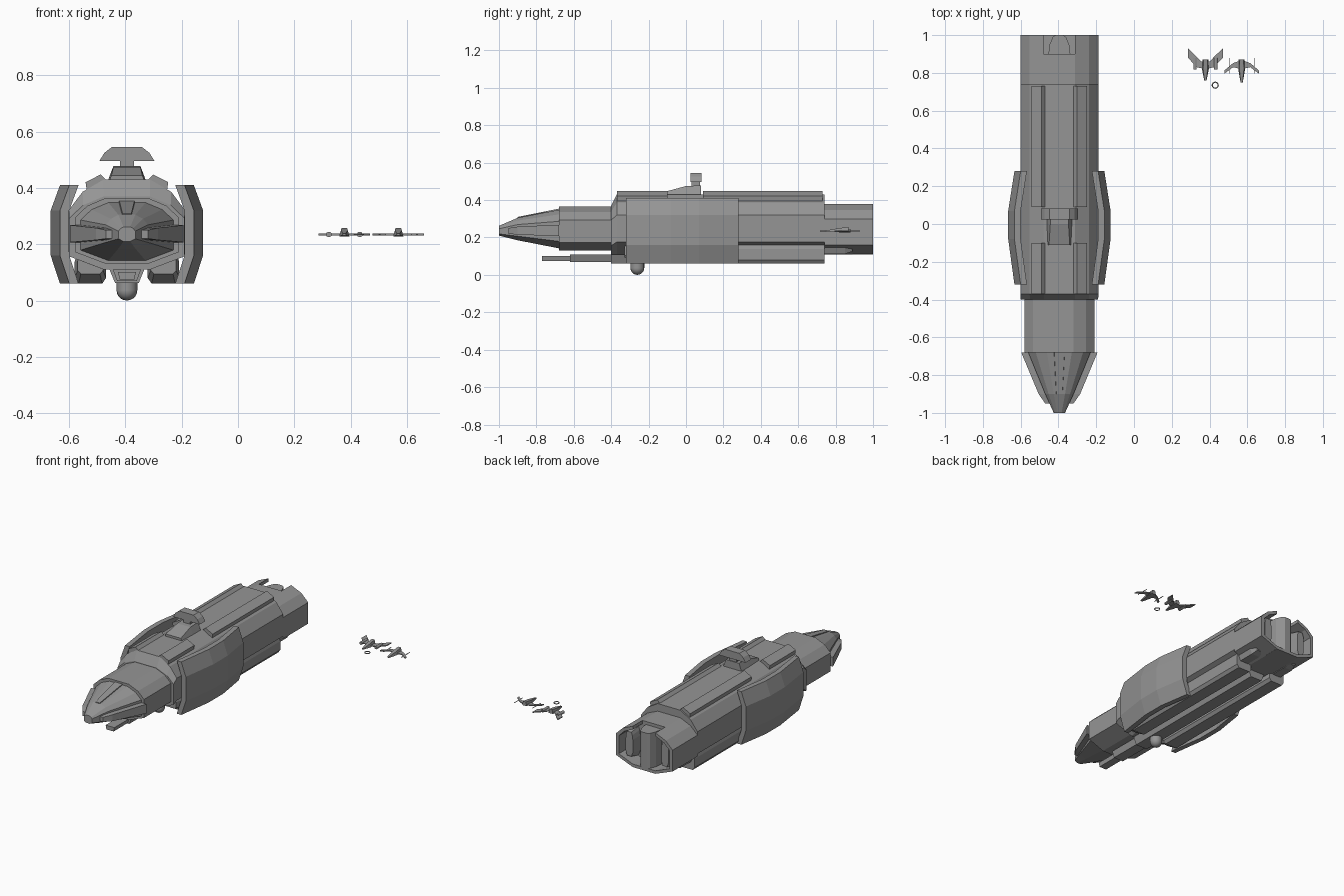
import bpy, bmesh
from math import radians

default_cube = bpy.data.objects.get("Cube")
if default_cube:
    bpy.data.objects.remove(default_cube)

# Shared stations of the large ship
CENTRE = -0.395
COLLAR = -0.4
STERN = 0.74
TAIL = 1.0
SIDES = (("left_", 1), ("right_", -1))

grey = bpy.data.materials.new("hull grey")
grey.use_nodes = True
shade = (0.3, 0.3, 0.3, 1)
grey.diffuse_color = shade
grey.node_tree.nodes["Principled BSDF"].inputs["Base Color"].default_value = shade


def skin(name, rings):
    """Join equal rings of points and cap both ends."""
    bm = bmesh.new()
    loops = [[bm.verts.new(point) for point in ring] for ring in rings]
    for near, far in zip(loops, loops[1:]):
        for i in range(len(near)):
            bm.faces.new((near[i - 1], near[i], far[i], far[i - 1]))
    bm.faces.new(loops[0])
    bm.faces.new(loops[-1])
    bmesh.ops.recalc_face_normals(bm, faces=bm.faces)
    mesh = bpy.data.meshes.new(name)
    bm.to_mesh(mesh)
    bm.free()
    mesh.materials.append(grey)
    part = bpy.data.objects.new(name, mesh)
    bpy.context.collection.objects.link(part)
    return part


def loft(name, sections, centre=CENTRE, side=1):
    return skin(name, [[(centre + side * x, y, z) for x, z in ring] for y, ring in sections])


def extrude(name, ring, start, end, centre=CENTRE, side=1):
    return loft(name, [(start, ring), (end, ring)], centre, side)


def mirrored(half):
    return half + [(-x, z) for x, z in reversed(half)]


def half_octagon(width, low, high, flat=0.4, bevel=0.3):
    """Right half of a bevelled section with a slightly rounded shoulder."""
    drop = (high - low) * bevel
    shoulder = flat + (1 - flat) * 0.6
    return [(width * flat, low), (width, low + drop * 0.6), (width, high - drop),
            (width * shoulder, high - drop * 0.4), (width * flat, high)]


def octagon(*size, **shape):
    return mirrored(half_octagon(*size, **shape))


def taper(bottom_width, top_width, low, high):
    return mirrored([(bottom_width, low), (top_width, high)])


# Main hull with a bevelled front collar
hull = octagon(0.207, 0.11, 0.43, bevel=0.34)
loft("main_hull", [(COLLAR, octagon(0.205, 0.11, 0.37)), (-0.37, hull), (STERN, hull)])

# Neck and tapered nose
extrude("neck", octagon(0.185, 0.13, 0.365), -0.68, COLLAR)
loft("nose", [
    (-TAIL, octagon(0.03, 0.21, 0.262)),
    (-0.9, octagon(0.075, 0.185, 0.305)),
    (-0.68, octagon(0.165, 0.142, 0.348)),
])
loft("nose_cheeks", [
    (-0.95, taper(0.075, 0.075, 0.22, 0.25)),
    (-0.9, taper(0.11, 0.11, 0.215, 0.258)),
    (-0.68, taper(0.202, 0.202, 0.207, 0.268)),
])
loft("nose_spine", [
    (-0.9, taper(0.02, 0.016, 0.28, 0.31)),
    (-0.68, taper(0.032, 0.027, 0.33, 0.354)),
])


# Roof rails lying on the sloping shoulders
def roof_rail(name, start, end):
    for label, side in SIDES:
        rail = extrude(label + name, taper(0.042, 0.03, -0.02, 0.016), start, end, centre=0)
        rail.location = (CENTRE + side * 0.113, 0, 0.42)
        rail.rotation_euler.y = side * radians(27)


roof_rail("front_roof_rail", -0.37, -0.1)
roof_rail("rear_roof_rail", 0.09, 0.73)

# Bridge tower and its crossbar
loft("bridge", [
    (-0.11, taper(0.065, 0.055, 0.42, 0.445)),
    (0.0, taper(0.07, 0.048, 0.42, 0.475)),
    (0.08, taper(0.07, 0.048, 0.42, 0.478)),
])
extrude("bridge_stem", taper(0.025, 0.025, 0.47, 0.5), 0.03, 0.075)
crossbar = mirrored([(0.098, 0.496), (0.08, 0.525), (0.053, 0.546)])
extrude("bridge_crossbar", crossbar, 0.025, 0.083)


# Armour panels bent inward at every edge, held off the flanks by struts
def panel_ring(end_bend, reach=0.271, bend=0.033):
    rows = [(0.06, 1), (0.16, 0), (0.32, 0), (0.41, 1)]
    outer = [(reach - bend * (end_bend + edge), z) for z, edge in rows]
    return outer + [(x - bend, z) for x, z in reversed(outer)]


curled, straight = panel_ring(1), panel_ring(0)
panel = [(-0.32, curled), (-0.08, straight), (0.07, straight), (0.28, curled)]
for label, side in SIDES:
    loft(label + "armour_panel", panel, side=side)
extrude("panel_struts", taper(0.25, 0.25, 0.2, 0.29), -0.08, 0.07)

# Underside pods, with small rear pods and engines behind them
pod = octagon(0.056, 0.06, 0.17, flat=0.75)
pod_tip = octagon(0.045, 0.095, 0.16, flat=0.75)
rear_pod = taper(0.03, 0.045, 0.112, 0.15)
rear_pod_tip = taper(0.02, 0.03, 0.125, 0.15)
nozzle = octagon(0.034, 0.14, 0.34, flat=0.6)
nozzle_mouth = octagon(0.026, 0.16, 0.32, flat=0.6)
for label, side in SIDES:
    axis = CENTRE + side * 0.13
    loft(label + "belly_pod", [(-0.33, pod_tip), (-0.27, pod), (STERN, pod)], axis)
    loft(label + "rear_pod", [(STERN, rear_pod), (0.85, rear_pod), (0.89, rear_pod_tip)], axis)
    loft(label + "engine", [(0.88, nozzle), (0.97, nozzle_mouth)], axis)

# Belly keel and forward gun
extrude("belly_keel", taper(0.042, 0.068, 0.062, 0.125), COLLAR, 0.7)
extrude("gun_housing", taper(0.035, 0.05, 0.07, 0.11), -0.62, COLLAR)
extrude("gun_barrel", taper(0.026, 0.032, 0.075, 0.102), -0.77, -0.6)

# Round belly turret
TURRET = 0.037
bpy.ops.mesh.primitive_uv_sphere_add(segments=16, ring_count=10, radius=TURRET,
                                     location=(CENTRE, -0.26, TURRET))
turret_ball = bpy.context.object
turret_ball.name = "turret_ball"
bpy.ops.mesh.primitive_cylinder_add(vertices=16, radius=TURRET, depth=TURRET,
                                    location=(CENTRE, -0.26, TURRET * 1.5))
turret_mount = bpy.context.object
turret_mount.name = "turret_mount"

# Stern block, then engine bay walls split by the roof notch
extrude("stern_block", octagon(0.207, 0.11, 0.38), STERN, 0.9)
bay_outer = half_octagon(0.207, 0.11, 0.38)
bay_inner = half_octagon(0.185, 0.13, 0.358, flat=0.45)
for label, side in SIDES:
    extrude(label + "engine_bay_wall", bay_outer + bay_inner[::-1], 0.89, TAIL, side=side)
extrude("engine_bay_floor", taper(0.085, 0.085, 0.11, 0.13), 0.89, TAIL)
loft("centre_engine", [(y, taper(width, width, 0.125, 0.36)) for y, width in
                       ((0.88, 0.06), (0.95, 0.052), (0.99, 0.035), (TAIL, 0.02))])


# Small escorts: swept wing plate, wedge body and a pair of wing pods
def escort(name, centre, nose, sweep, pod_offset, pod_width, span=0.092, middle=0.83, level=0.232):
    tip_front, tip_back = sorted((middle + sweep / 2, middle + sweep))
    outline = mirrored_plan([
        (0, middle - 0.01), (span / 2, middle), (span, tip_front),
        (span, tip_back), (span / 2, middle + 0.03 + sweep / 4), (span / 4, middle + 0.03)])
    skin(name + "_wings", [[(centre + x, y, z) for x, y in outline] for z in (level, level + 0.006)])
    loft(name + "_body", [
        (nose, taper(0.006, 0.005, level, level + 0.006)),
        (middle - 0.01, taper(0.018, 0.012, level - 0.004, level + 0.018)),
        (middle + 0.04, taper(0.016, 0.01, level - 0.002, level + 0.025)),
    ], centre)
    pod_ring = octagon(pod_width, level + 0.003 - pod_width, level + 0.003 + pod_width)
    for label, side in SIDES:
        extrude(label + name + "_pod", pod_ring, middle - 0.04 + pod_width * 3, middle + 0.05,
                centre + side * pod_offset)


def mirrored_plan(half):
    """Mirror a plan outline whose first point lies on the centreline."""
    return half + [(-x, y) for x, y in reversed(half[1:])]


escort("swept_escort", 0.378, nose=0.76, sweep=0.1, pod_offset=0.055, pod_width=0.009)
escort("curved_escort", 0.57, nose=0.75, sweep=-0.035, pod_offset=0.066, pod_width=0.002)

# Small floating ring
bpy.ops.mesh.primitive_torus_add(major_radius=0.016, minor_radius=0.003, major_segments=16,
                                 minor_segments=6, location=(0.43, 0.735, 0.235))
floating_ring = bpy.context.object
floating_ring.name = "floating_ring"

for part in (turret_ball, turret_mount, floating_ring):
    part.data.materials.append(grey)
    bpy.ops.object.select_all(action="DESELECT")
    part.select_set(True)
    bpy.context.view_layer.objects.active = part
    bpy.ops.object.shade_smooth_by_angle()
